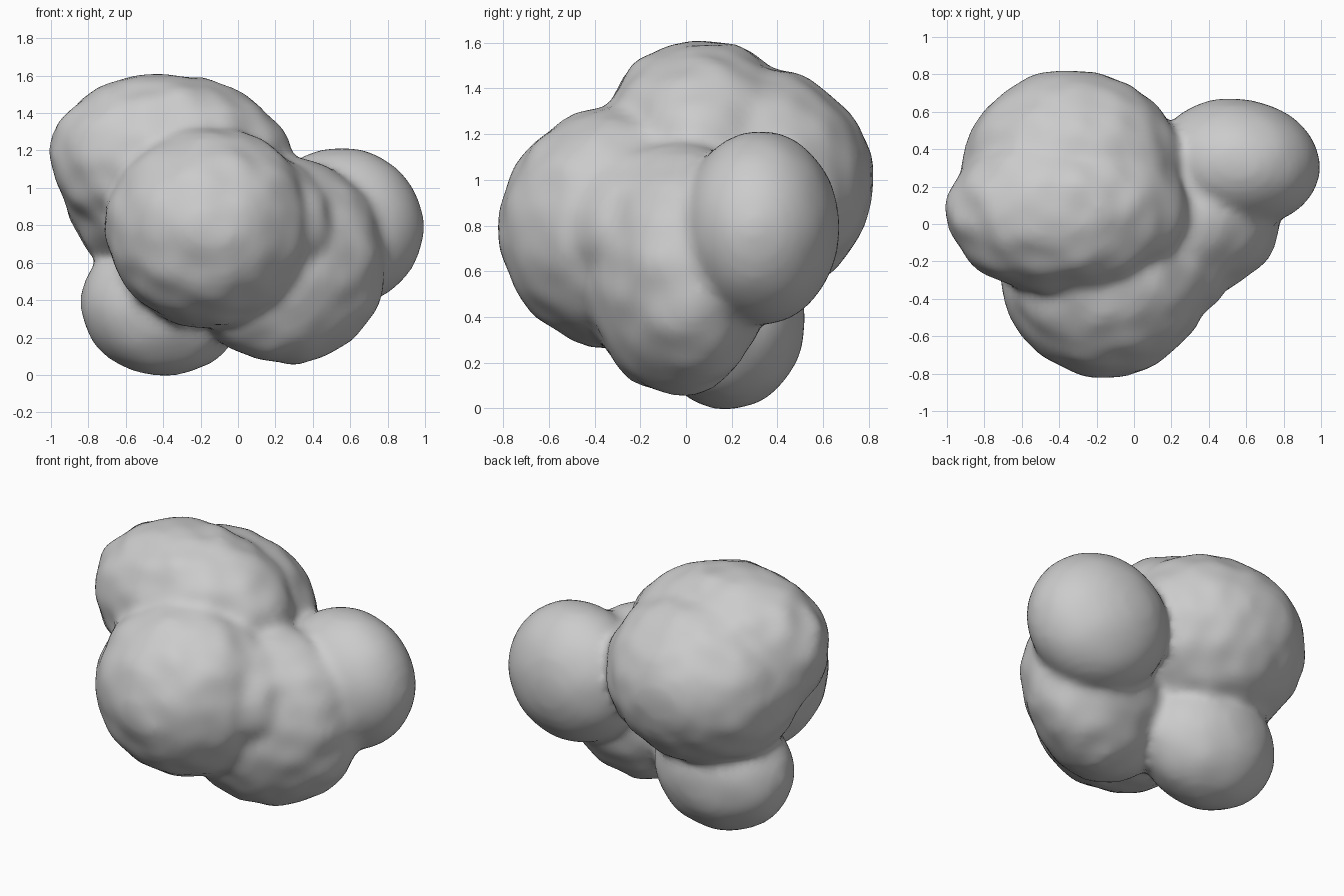
import bpy
import bmesh
from math import radians
from mathutils import Euler, Matrix, Vector, noise

cube = bpy.data.objects.get("Cube")
if cube:
    bpy.data.objects.remove(cube, do_unlink=True)

# One plain grey for the whole cluster
grey = bpy.data.materials.new("light_grey")
grey.use_nodes = True
colour = (0.6, 0.6, 0.6, 1)
grey.diffuse_color = colour
grey.node_tree.nodes["Principled BSDF"].inputs["Base Color"].default_value = colour

# Lobes: centre, radii, tilt about y and z in degrees, bumpiness
lobes = [
    ((-0.15, -0.27, 0.79), (0.56, 0.545, 0.54), 0, 0, 0.02),    # front
    ((0.12, -0.15, 0.78), (0.42, 0.42, 0.38), 0, 0, 0.02),      # front bridge
    ((-0.355, 0.075, 1.135), (0.65, 0.46, 0.475), 6, 0, 0.025), # upper right
    ((-0.33, 0.265, 0.99), (0.60, 0.555, 0.52), 0, 0, 0.02),    # back
    ((0.25, -0.04, 0.61), (0.56, 0.385, 0.555), 0, 18, 0.02),   # lower left
    ((0.55, 0.325, 0.79), (0.445, 0.345, 0.425), 0, -6, 0.004), # left
    ((-0.40, 0.18, 0.38), (0.44, 0.34, 0.385), 0, 0, 0.008),    # bottom
]


def add_lobe(bm, centre, radii, tilt_y, tilt_z, bump):
    """Add a gently lumpy, tilted ellipsoid to the mesh."""
    tilt = Euler((0, radians(tilt_y), radians(tilt_z)))
    place = Matrix.LocRotScale(Vector(centre), tilt, Vector(radii))
    made = bmesh.ops.create_icosphere(bm, subdivisions=5, radius=1, matrix=place)
    for v in made["verts"]:
        out = (v.co - Vector(centre)).normalized()
        v.co += out * bump * noise.noise(v.co * 7)


bm = bmesh.new()
for lobe in lobes:
    add_lobe(bm, *lobe)
mesh = bpy.data.meshes.new("lumpy_cluster")
bm.to_mesh(mesh)
bm.free()
mesh.materials.append(grey)
cluster = bpy.data.objects.new("lumpy_cluster", mesh)
bpy.context.collection.objects.link(cluster)

# Fuse the lobes into one skin and soften the creases
fuse = cluster.modifiers.new("fuse", "REMESH")
fuse.mode = "VOXEL"
fuse.voxel_size = 0.03
fuse.use_smooth_shade = True
soften = cluster.modifiers.new("soften", "SMOOTH")
soften.factor = 0.5
soften.iterations = 6
